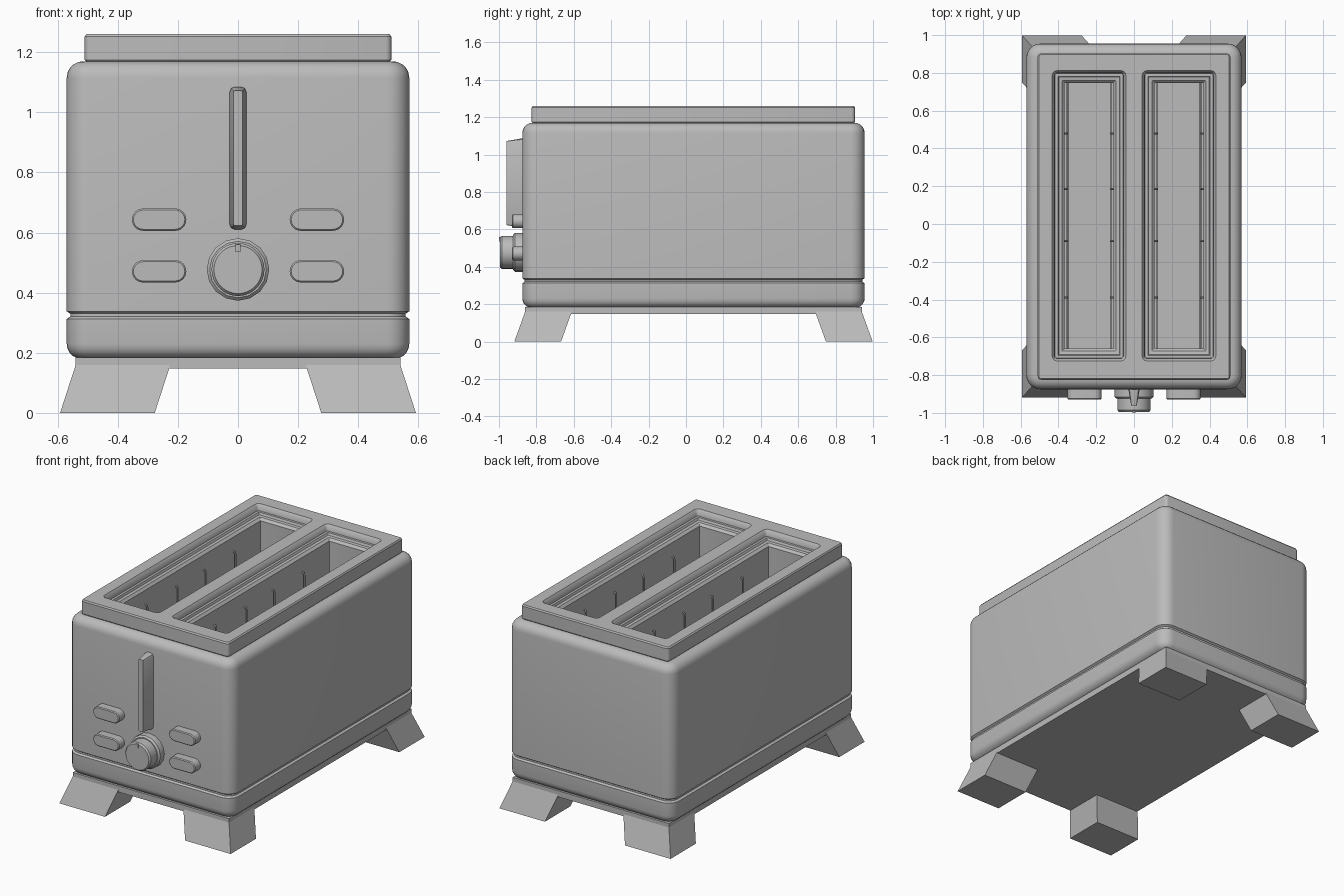
import bpy, bmesh
from math import sin, cos, pi, radians

cube = bpy.data.objects.get("Cube")
if cube:
    bpy.data.objects.remove(cube, do_unlink=True)

grey = bpy.data.materials.new("plain_grey")
grey.use_nodes = True
GREY = (0.5, 0.5, 0.5, 1)
grey.diffuse_color = GREY
grey.node_tree.nodes["Principled BSDF"].inputs["Base Color"].default_value = GREY


def ring(rect, r, d, seg):
    """Rounded rectangle inset by d, as a list of 2D points."""
    x0, x1, y0, y1 = rect[0] + d, rect[1] - d, rect[2] + d, rect[3] - d
    r = max(r - d, 0.002) if seg else 0
    corners = [(x1 - r, y1 - r), (x0 + r, y1 - r), (x0 + r, y0 + r), (x1 - r, y0 + r)]
    pts = []
    for k, (cx, cy) in enumerate(corners):
        for i in range(seg + 1):
            a = pi / 2 * (k + i / max(seg, 1))
            pts.append((cx + r * cos(a), cy + r * sin(a)))
    return pts


def loft(name, rect, r, steps, seg=4, front=False):
    """Stack rounded rectangles; steps are (inset, height). Front parts grow toward -y."""
    bm = bmesh.new()
    loops = []
    for d, h in steps:
        pts = ring(rect, r, d, seg)
        loops.append([bm.verts.new((u, -h, v) if front else (u, v, h)) for u, v in pts])
    n = len(loops[0])
    for a, b in zip(loops, loops[1:]):
        for i in range(n):
            j = (i + 1) % n
            bm.faces.new((a[i], a[j], b[j], b[i]))
    bm.faces.new(loops[0])
    bm.faces.new(loops[-1])
    bmesh.ops.remove_doubles(bm, verts=bm.verts, dist=1e-5)
    bmesh.ops.recalc_face_normals(bm, faces=bm.faces)
    mesh = bpy.data.meshes.new(name)
    bm.to_mesh(mesh)
    bm.free()
    mesh.materials.append(grey)
    ob = bpy.data.objects.new(name, mesh)
    bpy.context.collection.objects.link(ob)
    return ob


def rounded(r, z, up, n=5):
    """Quarter-round steps rising to height z (up) or starting at z (down)."""
    arc = [(r * (1 - cos(pi / 2 * i / n)), r * (1 - sin(pi / 2 * i / n))) for i in range(n + 1)]
    return [(d, z - e) for d, e in arc] if up else [(d, z + e) for d, e in reversed(arc)]


def smooth(ob):
    bpy.ops.object.select_all(action="DESELECT")
    ob.select_set(True)
    bpy.context.view_layer.objects.active = ob
    bpy.ops.object.shade_smooth_by_angle(angle=radians(32))


# Housing with a groove above the lower band, and the raised top rim
groove = [(0, 0.312), (0.012, 0.32), (0.012, 0.33), (0, 0.338)]
housing = loft("housing", (-0.57, 0.57, -0.875, 0.955), 0.075,
               rounded(0.05, 0.18, False) + groove + rounded(0.055, 1.17, True), seg=6)
rim = loft("top_rim", (-0.51, 0.51, -0.825, 0.903), 0.018,
           [(0.004, 1.17), (0, 1.175), (0, 1.252), (0.006, 1.26)], seg=3)

# Stepped bread slots cut through rim and housing
SLOT_X, SLOT_Y0, SLOT_Y1, SLOT_HALF = 0.238, -0.725, 0.812, 0.195
slot_steps = [(0.065, 0.4), (0.065, 1.19), (0.052, 1.205), (0.035, 1.208),
              (0.03, 1.222), (0.015, 1.222), (0.012, 1.245), (0, 1.26), (0, 1.3)]
for side in (-1, 1):
    cx = side * SLOT_X
    cutter = loft("slot_cutter", (cx - SLOT_HALF, cx + SLOT_HALF, SLOT_Y0, SLOT_Y1),
                  0.025, slot_steps, seg=3)
    cutter.hide_render = True
    for ob in (housing, rim):
        mod = ob.modifiers.new("slot", "BOOLEAN")
        mod.operation = "DIFFERENCE"
        mod.solver = "EXACT"
        mod.object = cutter
        bpy.context.view_layer.objects.active = ob
        bpy.ops.object.modifier_apply(modifier=mod.name)
    bpy.data.objects.remove(cutter, do_unlink=True)


# Wire guards along both walls of each slot
def wire_guard(name, wall, inward):
    curve = bpy.data.curves.new(name, "CURVE")
    curve.dimensions = "3D"
    curve.bevel_depth = 0.005
    curve.bevel_resolution = 1
    x = wall + inward * 0.015
    paths = [[(x, -0.66, 0.98), (x, 0.747, 0.98)]]
    for y in (-0.39, -0.09, 0.185, 0.48):
        paths.append([(wall, y, 1.1), (wall + inward * 0.01, y, 1.097), (x, y, 1.085), (x, y, 0.41)])
    for path in paths:
        spline = curve.splines.new("POLY")
        spline.points.add(len(path) - 1)
        for p, co in zip(spline.points, path):
            p.co = (*co, 1)
    curve.materials.append(grey)
    bpy.context.collection.objects.link(bpy.data.objects.new(name, curve))


for label, side in (("right", -1), ("left", 1)):
    for wall_label, w in (("right", -1), ("left", 1)):
        wire_guard(f"{label}_slot_{wall_label}_wire_guard", side * SLOT_X + w * 0.13, -w)

# Base plate and four splayed feet
loft("base_plate", (-0.54, 0.54, -0.86, 0.94), 0, [(0, 0.147), (0, 0.185)], seg=0)
for end, sy, ys in (("front", -1, (-0.86, -0.61)), ("back", 1, (0.69, 0.94))):
    for label, sx in (("right", -1), ("left", 1)):
        xs = sorted((sx * 0.225, sx * 0.54))
        foot = loft(f"{end}_{label}_foot", (*xs, *ys), 0, [(0, 0), (0, 0.16)], seg=0)
        for v in foot.data.vertices:
            if v.co.z < 0.01:
                v.co.x += sx * 0.052
                v.co.y += sy * 0.058

# Front controls: lever, four buttons and the dial
parts = [housing, rim]
parts.append(loft("lever", (-0.028, 0.028, 0.61, 1.085), 0.018,
                  [(0, 0.86), (0, 0.885), (0.013, 0.96)], seg=2, front=True))
for label, side in (("right", -1), ("left", 1)):
    for row, z in (("lower", 0.471), ("upper", 0.643)):
        xs = sorted((side * 0.172, side * 0.353))
        parts.append(loft(f"{row}_{label}_button", (*xs, z - 0.037, z + 0.037), 0.037,
                          [(0, 0.86), (0, 0.925), (0.005, 0.93)], seg=6, front=True))


def disc(name, r, steps, seg):
    z = 0.477
    parts.append(loft(name, (-r, r, z - r, z + r), r, steps, seg, front=True))


disc("dial_base", 0.104, [(0, 0.86), (0, 0.915), (0.01, 0.925)], 4)
disc("dial", 0.088, [(0, 0.92), (0, 0.985), (0.008, 0.995)], 8)
loft("dial_pointer", (-0.008, 0.008, 0.535, 0.56), 0, [(0, 0.99), (0, 1.0)], seg=0, front=True)

for ob in parts:
    smooth(ob)
